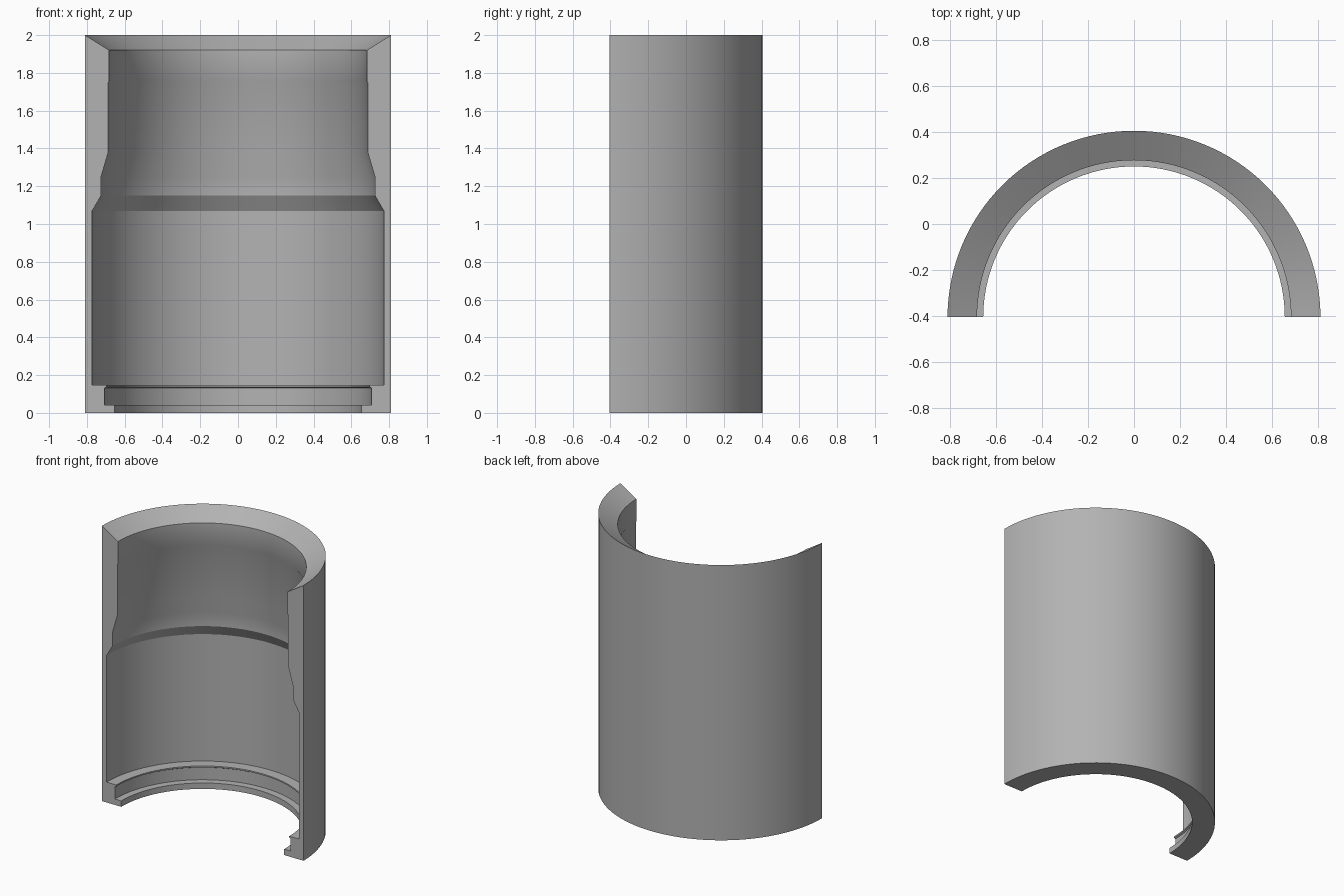
import bpy, bmesh, math
from mathutils import Vector, Matrix

cube = bpy.data.objects.get("Cube")
if cube:
    bpy.data.objects.remove(cube, do_unlink=True)

RADIUS, HEIGHT, STEPS = 0.81, 2.0, 64
AXIS = Vector((0, -RADIUS / 2, 0))

# Plain grey material
grey = bpy.data.materials.new("grey")
grey.use_nodes = True
colour = (0.45, 0.45, 0.45, 1)
grey.diffuse_color = colour
grey.node_tree.nodes["Principled BSDF"].inputs["Base Color"].default_value = colour

# Wall section as (radius, height): outer wall, flared mouth, stepped bore, base groove
section = [
    (RADIUS, 0), (RADIUS, HEIGHT), (0.682, 1.92), (0.682, 1.76), (0.687, 1.75),
    (0.687, 1.38), (0.725, 1.25), (0.725, 1.15), (0.772, 1.07), (0.772, 0.148),
    (0.695, 0.148), (0.695, 0.138), (0.706, 0.132), (0.706, 0.043),
    (0.655, 0.043), (0.655, 0),
]

# Sweep the section half a turn around the vertical axis
bm = bmesh.new()
rings = []
for i in range(STEPS + 1):
    turn = Matrix.Rotation(math.pi * i / STEPS, 3, 'Z')
    rings.append([bm.verts.new(AXIS + turn @ Vector((r, 0, z))) for r, z in section])
for a, b in zip(rings, rings[1:]):
    for j in range(len(section)):
        k = (j + 1) % len(section)
        bm.faces.new((a[j], a[k], b[k], b[j]))

# Flat cut faces at both ends
bm.faces.new(rings[0])
bm.faces.new(rings[-1])
bmesh.ops.recalc_face_normals(bm, faces=bm.faces)

mesh = bpy.data.meshes.new("half_sleeve")
bm.to_mesh(mesh)
bm.free()
mesh.materials.append(grey)
sleeve = bpy.data.objects.new("half_sleeve", mesh)
bpy.context.collection.objects.link(sleeve)

# Smooth round walls, crisp section edges
bpy.ops.object.select_all(action='DESELECT')
sleeve.select_set(True)
bpy.context.view_layer.objects.active = sleeve
bpy.ops.object.shade_smooth_by_angle(angle=math.radians(30))
